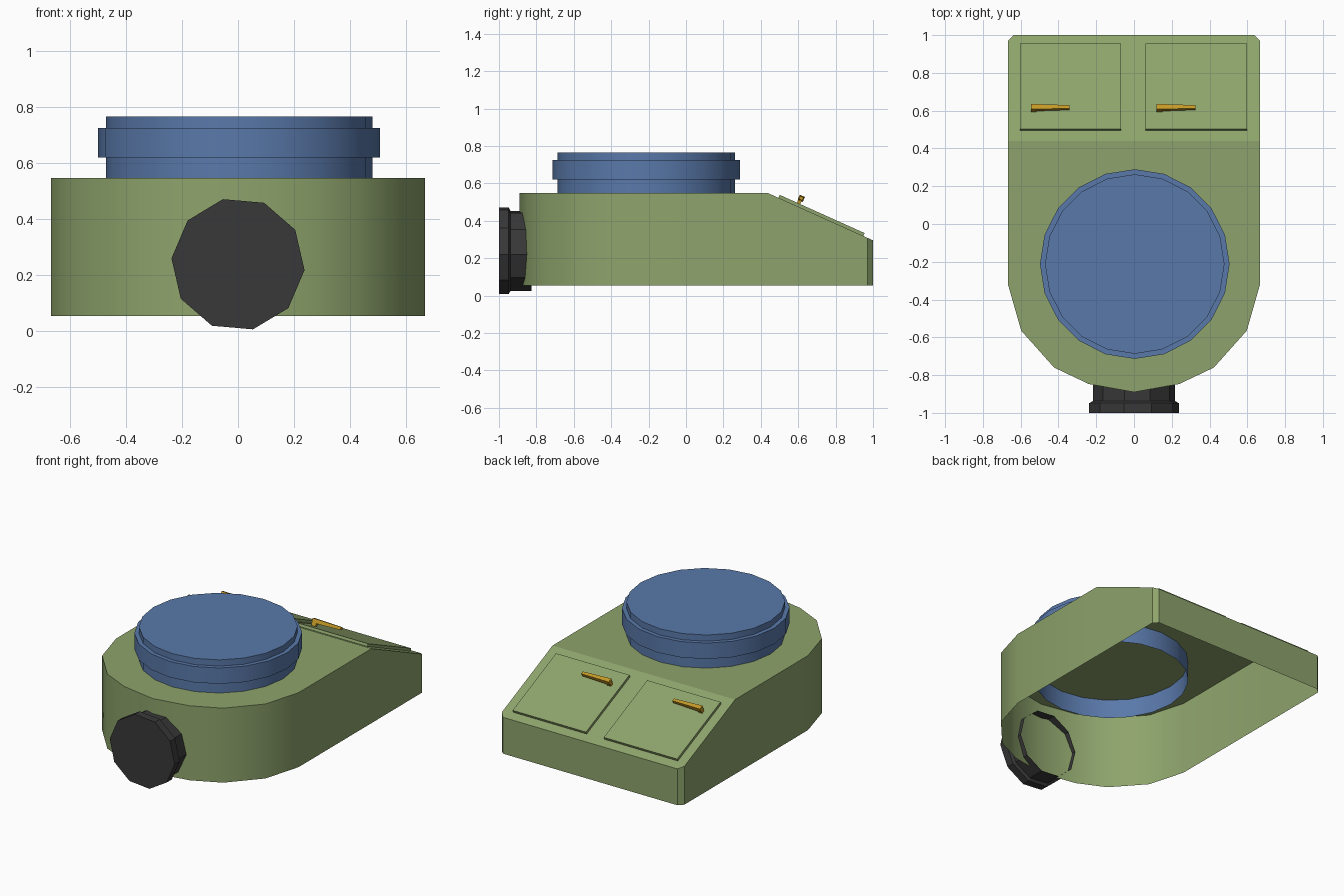
import bpy, bmesh
from math import sin, cos, radians, atan2, pi
from mathutils import Matrix, Vector

if "Cube" in bpy.data.objects:
    bpy.data.objects.remove(bpy.data.objects["Cube"])


def material(name, rgb):
    m = bpy.data.materials.new(name)
    m.diffuse_color = (*rgb, 1)
    m.use_nodes = True
    m.node_tree.nodes["Principled BSDF"].inputs["Base Color"].default_value = m.diffuse_color
    return m


GREEN = material("green", (0.27, 0.37, 0.15))
BLUE = material("blue", (0.10, 0.19, 0.40))
DARK = material("dark", (0.04, 0.04, 0.04))
GOLD = material("gold", (0.55, 0.32, 0.02))


def finish(name, bm, mat, smooth_sides=None):
    """Turn a bmesh into an object; smooth only between chosen side faces."""
    bmesh.ops.recalc_face_normals(bm, faces=bm.faces[:])
    if smooth_sides:
        for f in smooth_sides:
            f.smooth = True
        sides = set(smooth_sides)
        for e in bm.edges:
            e.smooth = (len(e.link_faces) == 2
                        and all(f in sides for f in e.link_faces)
                        and e.calc_face_angle(0) < radians(35))
    me = bpy.data.meshes.new(name)
    bm.to_mesh(me)
    bm.free()
    ob = bpy.data.objects.new(name, me)
    ob.data.materials.append(mat)
    bpy.context.collection.objects.link(ob)
    return ob


def turned(name, profile, sides, matrix, mat, smooth):
    """Spin (height, radius) profile round local z; open start, capped end."""
    bm = bmesh.new()
    rings = [[bm.verts.new((r * cos(2 * pi * i / sides), r * sin(2 * pi * i / sides), h))
              for i in range(sides)] for h, r in profile]
    walls = []
    for a, b in zip(rings, rings[1:]):
        for i in range(sides):
            j = (i + 1) % sides
            walls.append(bm.faces.new((a[i], a[j], b[j], b[i])))
    bm.faces.new(rings[-1])
    bm.transform(matrix)
    return finish(name, bm, mat, walls if smooth else None)


# Body: open-bottomed shell, flat top with a sloping rear
FOLD_Y, TOP_Z, BACK_Z, BASE_Z = 0.44, 0.547, 0.295, 0.055
SLOPE = atan2(TOP_Z - BACK_Z, 1 - FOLD_Y)
half = [(0.24, -0.847), (0.423, -0.76), (0.597, -0.565), (0.667, -0.32),
        (0.667, FOLD_Y), (0.667, 0.97), (0.637, 1.0)]
outline = [(0, -0.89)] + half + [(-x, y) for x, y in reversed(half)]


def top_z(y):
    return TOP_Z - max(0, y - FOLD_Y) * (TOP_Z - BACK_Z) / (1 - FOLD_Y)


bm = bmesh.new()
low = [bm.verts.new((x, y, BASE_Z)) for x, y in outline]
high = [bm.verts.new((x, y, top_z(y))) for x, y in outline]
n = len(outline)
walls = [bm.faces.new((low[i], low[(i + 1) % n], high[(i + 1) % n], high[i])) for i in range(n)]
bm.faces.new([v for v in high if v.co.y <= FOLD_Y + 1e-4])
bm.faces.new([v for v in high if v.co.y >= FOLD_Y - 1e-4])
# The shell is open, so the outward direction is settled by the closed upper side
finish("body", bm, GREEN, walls)

# Round lid with a wider band, its skirt reaching inside the body
turned("round_lid",
       [(0.42, 0.475), (0.62, 0.475), (0.62, 0.502), (0.725, 0.502), (0.725, 0.475), (0.766, 0.475)],
       20, Matrix.Translation((0.004, -0.212, 0)), BLUE, True)

# Front cap: ten-sided, facing -y, open at its inner end
turned("front_cap",
       [(0.825, 0.219), (0.938, 0.219), (0.948, 0.238), (1.0, 0.238)],
       10, Matrix.Translation((0, 0, 0.239)) @ Matrix.Rotation(pi / 2, 4, 'X')
       @ Matrix.Rotation(radians(-5), 4, 'Z'), DARK, False)

# Local frame on the slope: x across, y down the slope, z outwards
slope_frame = Matrix.Translation((0, FOLD_Y, TOP_Z)) @ Matrix.Rotation(-SLOPE, 4, 'X')


def block(bm, lo, hi, end_scale=1.0):
    """Box between two corners; the +x end may be narrowed."""
    lo, hi = Vector(lo), Vector(hi)
    mid, size = (lo + hi) / 2, hi - lo
    for v in bmesh.ops.create_cube(bm, size=1)["verts"]:
        k = end_scale if v.co.x > 0 else 1
        v.co = mid + Vector((v.co.x * size.x, v.co.y * size.y * k, v.co.z * size.z * k))


# Two rear hatches, each with a tapered lever on a short post
for side, x0 in (("left", -0.604), ("right", 0.062)):
    bm = bmesh.new()
    block(bm, (x0, 0.06, -0.004), (x0 + 0.536, 0.557, 0.017))
    bm.transform(slope_frame)
    finish(side + "_hatch", bm, GREEN)

    bm = bmesh.new()
    hx = x0 + 0.058
    block(bm, (hx, 0.16, 0.01), (hx + 0.03, 0.18, 0.04))
    block(bm, (hx, 0.157, 0.034), (hx + 0.205, 0.187, 0.062), 0.65)
    bm.transform(slope_frame)
    finish(side + "_handle", bm, GOLD)
